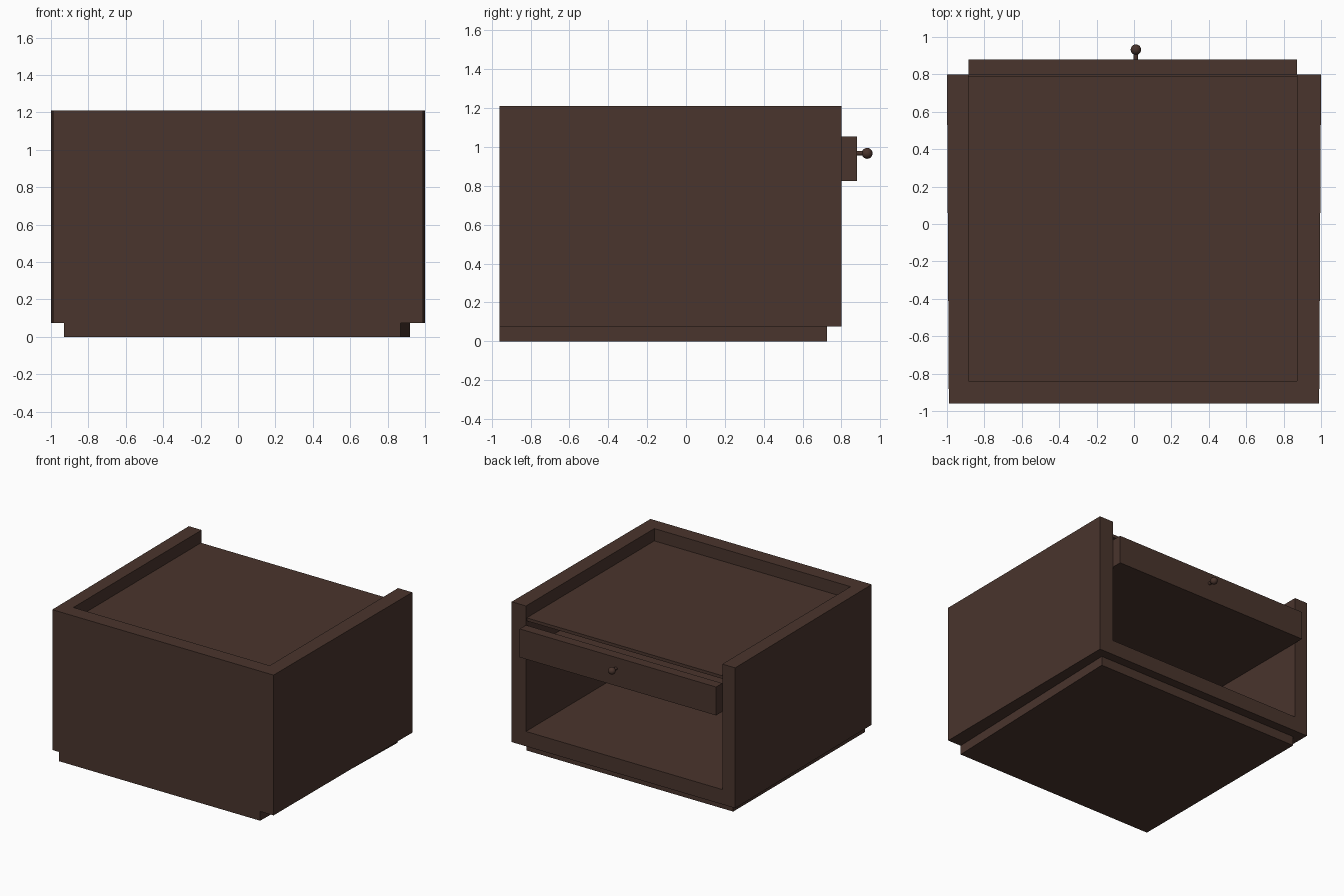
import bpy, bmesh, math

if "Cube" in bpy.data.objects:
    bpy.data.objects.remove(bpy.data.objects["Cube"])

wood = bpy.data.materials.new("dark brown wood")
wood.diffuse_color = (0.068, 0.035, 0.026, 1)
wood.use_nodes = True
wood.node_tree.nodes["Principled BSDF"].inputs["Base Color"].default_value = wood.diffuse_color


def finish(bm, name):
    bmesh.ops.recalc_face_normals(bm, faces=bm.faces)
    me = bpy.data.meshes.new(name)
    bm.to_mesh(me)
    bm.free()
    me.materials.append(wood)
    ob = bpy.data.objects.new(name, me)
    bpy.context.collection.objects.link(ob)
    return ob


def prism(name, plan, z0, z1):
    """Extrude a plan outline from z0 up to z1."""
    bm = bmesh.new()
    face = bm.faces.new([bm.verts.new((x, y, z0)) for x, y in plan])
    up = bmesh.ops.extrude_face_region(bm, geom=[face])["geom"]
    bmesh.ops.translate(bm, vec=(0, 0, z1 - z0),
                        verts=[v for v in up if isinstance(v, bmesh.types.BMVert)])
    return finish(bm, name)


def board(name, x0, x1, y0, y1, z0, z1):
    return prism(name, [(x0, y0), (x1, y0), (x1, y1), (x0, y1)], z0, z1)


L, R, Y0, Y1 = -0.885, 0.872, -0.84, 0.80   # inner opening

# plinth, slightly skewed on its right side
prism("plinth", [(-0.93, -0.96), (0.87, -0.96), (0.92, 0.725), (-0.93, 0.725)], 0, 0.075)

# U-shaped wall around three sides, open at +y
prism("cabinet_walls", [(-0.99, -0.96), (0.99, -0.96), (1.0, Y1), (R, Y1),
                        (R, Y0), (L, Y0), (L, Y1), (-1.0, Y1)], 0.075, 1.21)

# boards spanning the opening
board("cabinet_floor", L, R, Y0, Y1, 0.075, 0.195)
board("top_panel", L, R, Y0, 0.79, 1.085, 1.11)
board("drawer_bottom", L, R, Y0, Y1, 0.825, 0.845)
board("drawer_front", L, R, 0.80, 0.88, 0.825, 1.055)

# knob stem and ball
bpy.ops.mesh.primitive_cylinder_add(vertices=16, radius=0.012, depth=0.05,
                                    location=(0.01, 0.895, 0.967),
                                    rotation=(math.pi / 2, 0, 0))
bpy.context.object.name = "knob_stem"
bpy.context.object.data.materials.append(wood)
bpy.ops.object.shade_smooth_by_angle()

bpy.ops.mesh.primitive_uv_sphere_add(segments=24, ring_count=12, radius=0.028,
                                     location=(0.01, 0.932, 0.967))
bpy.context.object.name = "knob_ball"
bpy.context.object.data.materials.append(wood)
bpy.ops.object.shade_smooth_by_angle()
